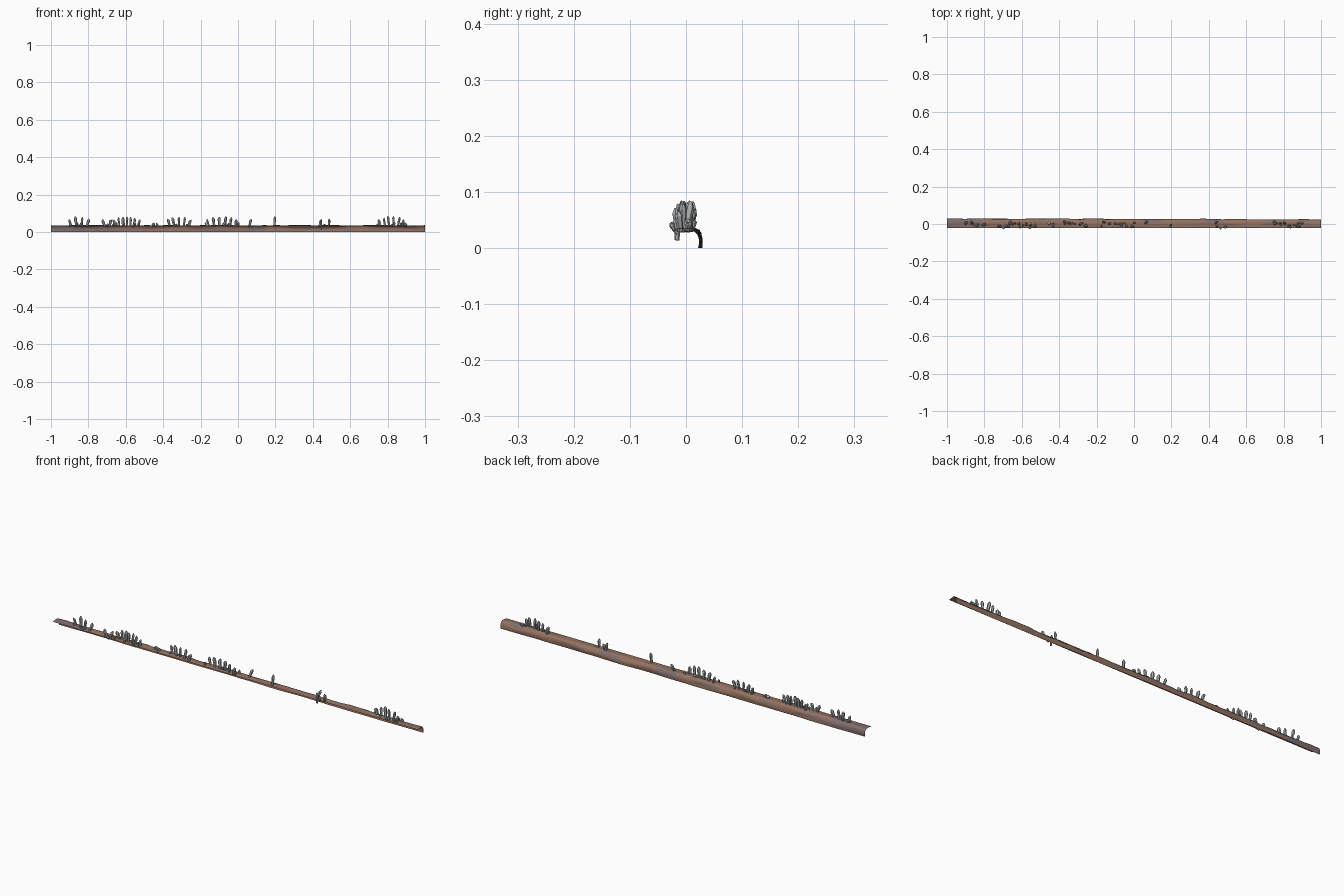
import bpy, bmesh, math, random
from mathutils import Vector, Matrix, noise

if "Cube" in bpy.data.objects:
    bpy.data.objects.remove(bpy.data.objects["Cube"])

random.seed(4)


def finish(bm, name, colours):
    me = bpy.data.meshes.new(name)
    bm.to_mesh(me)
    bm.free()
    for label, col in colours:
        m = bpy.data.materials.new(label)
        m.diffuse_color = (*col, 1)
        m.use_nodes = True
        m.node_tree.nodes["Principled BSDF"].inputs["Base Color"].default_value = m.diffuse_color
        me.materials.append(m)
    ob = bpy.data.objects.new(name, me)
    bpy.context.collection.objects.link(ob)
    return ob


# Bark strip: flat top, rounded shoulder and hanging back wall, rippled by noise
STEPS, N = 12, 120


def bark_point(x, j):
    t = j / STEPS
    if t < .5:                                # flat top
        y, z = -.022 + .06 * t, .033 + .006 * t
    else:                                     # shoulder curling down and slightly under
        a = (t - .5) * math.pi
        y = .008 + .019 * math.sin(a * 1.3)
        z = .036 * math.cos(a)
    n = noise.noise(Vector((x * 7, j * .55, 2)))
    fine = noise.noise(Vector((x * 18, j * 1.3, 9)))
    if t > .4:
        y += .0035 * n + .0015 * fine - .0025 * x
    if 0 < j < STEPS:
        z += .002 * n + .0018 * fine
    return Vector((x, y, max(z, 0)))


bm = bmesh.new()
rows = [[bm.verts.new(bark_point(-1 + 2 * i / N, j)) for j in range(STEPS + 1)]
        for i in range(N + 1)]
for i in range(N):
    x = -1 + 2 * i / N
    for j in range(STEPS):
        f = bm.faces.new((rows[i][j], rows[i + 1][j], rows[i + 1][j + 1], rows[i][j + 1]))
        f.smooth = True
        grey = x < -.82 or noise.noise(Vector((x * 6, j * .4, 5))) > .3
        f.material_index = int(grey)
finish(bm, "bark_strip", [("bark_brown", (.30, .17, .12)), ("bark_grey", (.22, .16, .15))])


# Crystal: six-sided prism, slightly flared, with a slanted faceted tip
def crystal(bm, base, lean, length, r):
    d = Vector((*lean, 1)).normalized()
    M = (Matrix.Translation(base) @ d.to_track_quat('Z', 'Y').to_matrix().to_4x4()
         @ Matrix.Rotation(random.random() * 6, 4, 'Z'))
    rings = []
    for h, s in ((0, .7), (.8, 1), (1, .4)):
        ring = []
        for k in range(6):
            c, sn = math.cos(k * math.pi / 3), math.sin(k * math.pi / 3)
            ring.append(bm.verts.new(M @ Vector((r * s * c, r * s * sn,
                                                 h * (length + .002 * c)))))
        rings.append(ring)
    for a, b in zip(rings, rings[1:]):
        for k in range(6):
            bm.faces.new((a[k], a[(k + 1) % 6], b[(k + 1) % 6], b[k]))
    bm.faces.new(rings[0][::-1])
    bm.faces.new(rings[2])


# Clusters: centre x, half span, start y, end y, tall count, stub count
CLUSTERS = [(-.85, .04, .009, -.006, 4, 5), (-.70, .012, -.011, -.016, 2, 1),
            (-.595, .058, .003, -.013, 7, 8), (-.44, .01, .002, .002, 1, 2),
            (-.315, .05, .008, -.010, 5, 5), (-.085, .07, .008, -.012, 6, 8),
            (.82, .058, .006, -.010, 6, 10)]
bm = bmesh.new()
BASE = .030
for cx, span, y0, y1, tall, stubs in CLUSTERS:
    for i in range(tall):
        t = i / max(tall - 1, 1)
        u = 2 * t - 1                          # fans outward from the cluster middle
        lean = (.3 * u + random.uniform(-.12, .08), random.uniform(-.15, .2))
        top = .083 - .014 * u * u + random.uniform(-.004, .001)
        rise = top - BASE
        if tall == 1:
            rise *= .5
        crystal(bm, Vector((cx + span * u, y0 + (y1 - y0) * t, BASE)), lean,
                rise * math.hypot(1, *lean), random.uniform(.0065, .009))
    for _ in range(stubs):
        crystal(bm, Vector((cx + random.uniform(-1.3, 1.3) * span, random.uniform(-.017, .010), .031)),
                (random.uniform(-.5, .5), random.uniform(-.3, .3)),
                random.uniform(.012, .022), random.uniform(.004, .007))

# Lone crystals: x, y, length, sideways lean, depth lean
for x, y, length, lx, ly in ((.06, .002, .042, .25, .35), (.195, -.010, .053, .03, .1),
                             (.435, .002, .040, .25, .3), (.485, -.014, .040, .1, -.1)):
    crystal(bm, Vector((x, y, BASE)), (lx, ly), length, .0075)

# Crystals poking through and over the front edge
crystal(bm, Vector((.445, -.016, .014)), (-.05, .05), .050, .006)
for x in (-.70, -.56, .46):
    crystal(bm, Vector((x, -.014, .026)), (.2, -.7), .022, .006)
bmesh.ops.recalc_face_normals(bm, faces=bm.faces)
finish(bm, "crystals", [("crystal_grey", (.42, .44, .44))])
